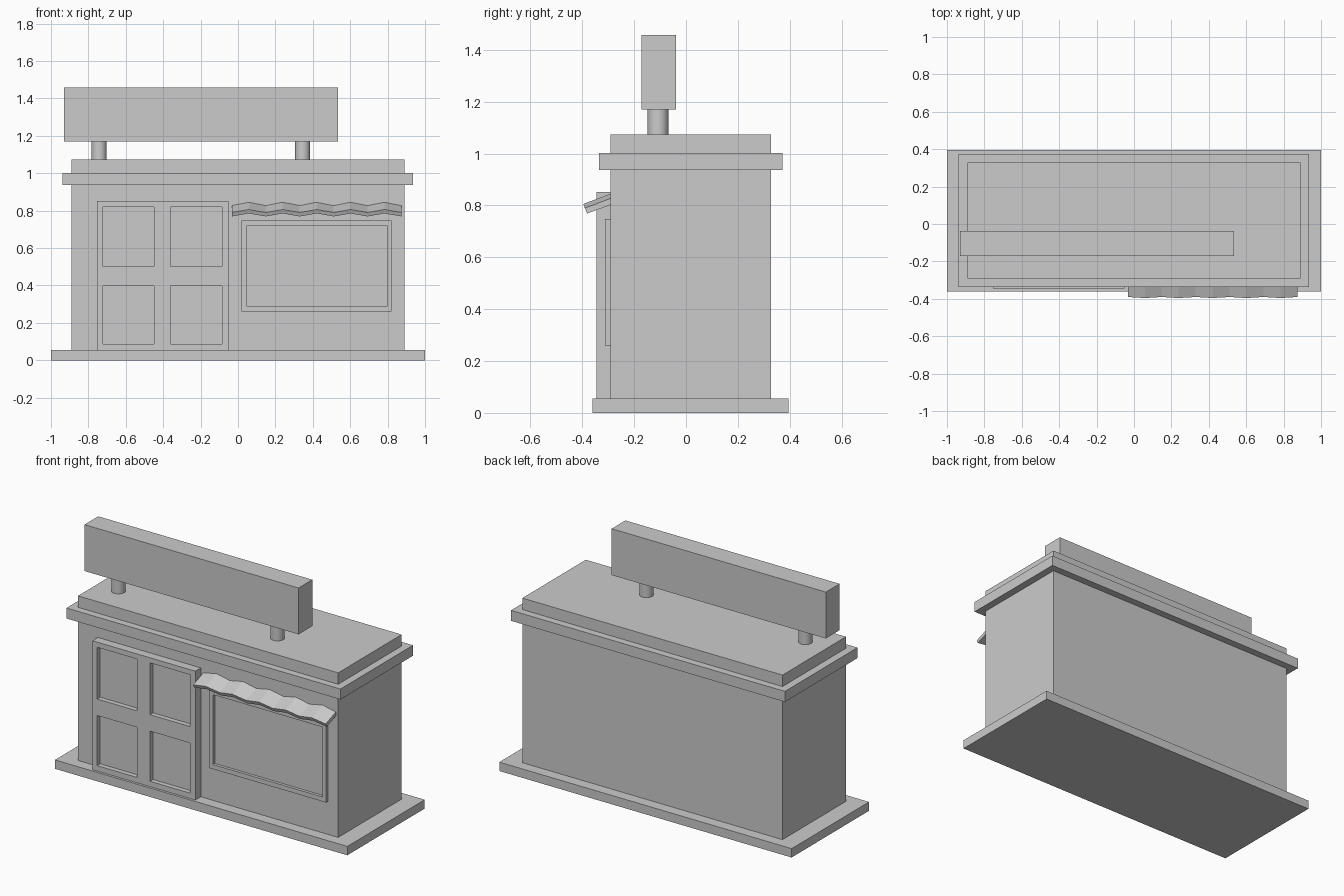
import bpy, bmesh, math

if "Cube" in bpy.data.objects:
    bpy.data.objects.remove(bpy.data.objects["Cube"])

def finish(name, bm):
    bmesh.ops.recalc_face_normals(bm, faces=bm.faces)
    mesh = bpy.data.meshes.new(name)
    bm.to_mesh(mesh)
    bm.free()
    ob = bpy.data.objects.new(name, mesh)
    bpy.context.collection.objects.link(ob)
    return ob

def box(name, x, y, z):
    bm = bmesh.new()
    bmesh.ops.create_cube(bm, size=1)
    for v in bm.verts:
        v.co = [lo + (c + 0.5) * (hi - lo) for c, (lo, hi) in zip(v.co, (x, y, z))]
    return finish(name, bm)

def panelled(name, xs, zs, front, back, recess):
    """Slab facing -y; every odd cell of the grid is a recessed pane."""
    bm = bmesh.new()
    grid = [[bm.verts.new((x, front, z)) for z in zs] for x in xs]
    panes = []
    for i in range(len(xs) - 1):
        for j in range(len(zs) - 1):
            f = bm.faces.new((grid[i][j], grid[i + 1][j], grid[i + 1][j + 1], grid[i][j + 1]))
            if i % 2 and j % 2:
                panes.append(f)
    rim = [e for e in bm.edges if e.is_boundary]
    # outer sides and back
    ext = bmesh.ops.extrude_edge_only(bm, edges=rim)["geom"]
    for v in ext:
        if isinstance(v, bmesh.types.BMVert):
            v.co.y = back
    bmesh.ops.holes_fill(bm, edges=[e for e in bm.edges if e.is_boundary], sides=0)
    # sunken panes
    for f in bmesh.ops.extrude_discrete_faces(bm, faces=panes)["faces"]:
        for v in f.verts:
            v.co.y += recess
    return finish(name, bm)

# Building shell
box("base_slab", (-1, 1), (-0.36, 0.396), (0, 0.055))
box("building_body", (-0.89, 0.89), (-0.292, 0.328), (0.055, 1.073))
# Cornice ring slab around the roof
box("roof_cornice", (-0.938, 0.936), (-0.336, 0.373), (0.937, 1.002))

# Double door and shop window
panelled("double_door", (-0.755, -0.722, -0.45, -0.36, -0.086, -0.05),
         (0.055, 0.088, 0.398, 0.5, 0.82, 0.852), -0.345, -0.292, 0.03)
panelled("shop_window", (0.02, 0.047, 0.797, 0.82),
         (0.26, 0.288, 0.72, 0.747), -0.312, -0.291, 0.018)

# Wavy awning: slanted profile swept along x
bm = bmesh.new()
profile = [(-0.286, 0.838), (-0.393, 0.798), (-0.384, 0.777), (-0.286, 0.813)]
waves, steps = 5, 20
rings = []
for i in range(steps + 1):
    t = i / steps
    dz = -0.008 * math.cos(2 * math.pi * waves * t)
    rings.append([bm.verts.new((-0.033 + 0.907 * t, y + dz * -0.35, z + dz)) for y, z in profile])
for a, b in zip(rings, rings[1:]):
    for k in range(4):
        n = (k + 1) % 4
        bm.faces.new((a[k], a[n], b[n], b[k]))
bm.faces.new(rings[0])
bm.faces.new(rings[-1])
finish("awning", bm)

# Rooftop sign on two posts
box("sign_board", (-0.93, 0.535), (-0.172, -0.038), (1.17, 1.457))
for side, x in (("left", -0.742), ("right", 0.346)):
    bpy.ops.mesh.primitive_cylinder_add(vertices=24, radius=0.04, depth=0.1,
                                        location=(x, -0.108, 1.121))
    bpy.context.object.name = side + "_sign_post"
    bpy.ops.object.shade_smooth_by_angle()
